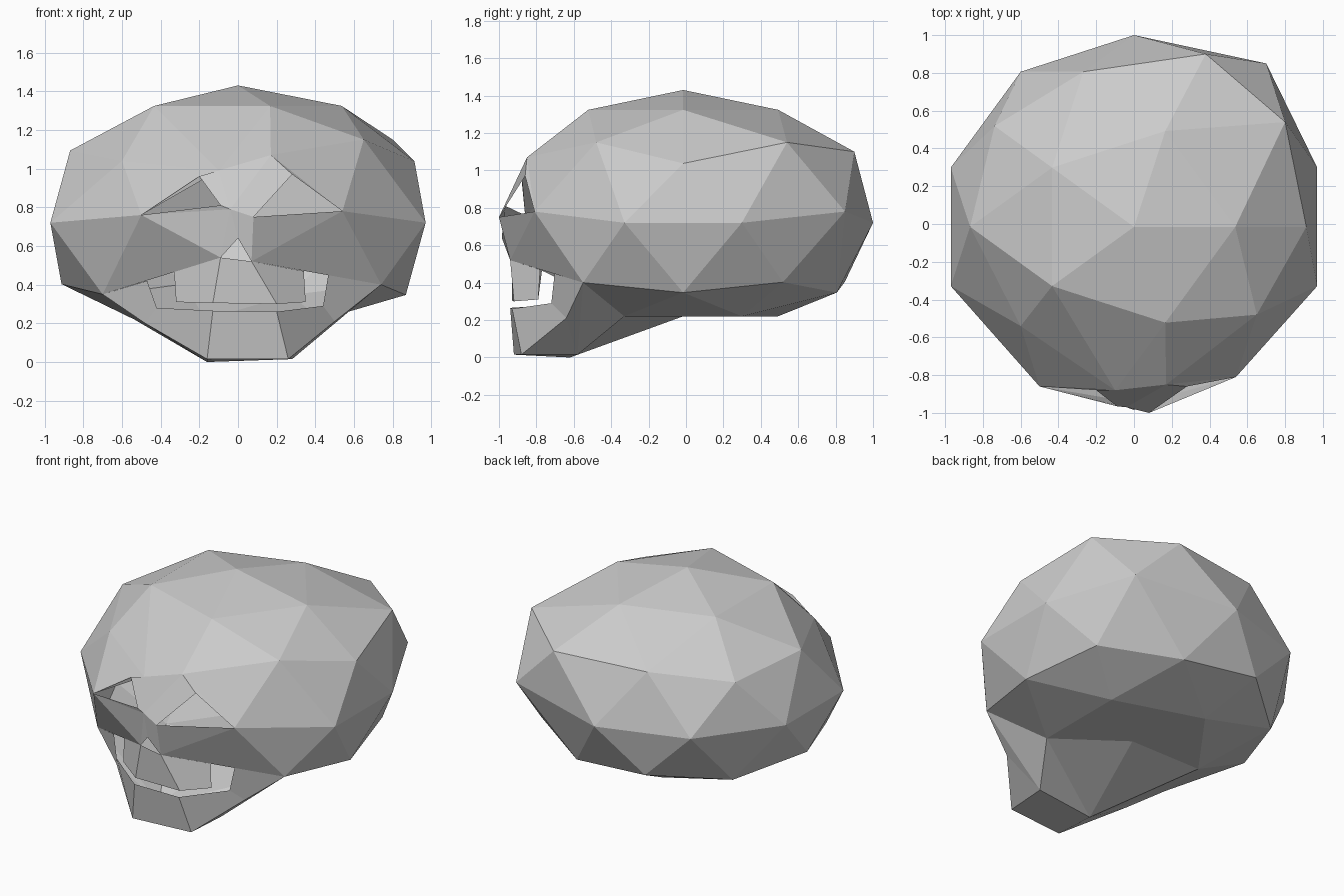
import bpy, bmesh
from mathutils import Vector, Matrix

if "Cube" in bpy.data.objects:
    bpy.data.objects.remove(bpy.data.objects["Cube"])


def finish(name, bm, recalc=True):
    if recalc:
        bmesh.ops.recalc_face_normals(bm, faces=bm.faces[:])
    me = bpy.data.meshes.new(name)
    bm.to_mesh(me)
    bm.free()
    ob = bpy.data.objects.new(name, me)
    bpy.context.collection.objects.link(ob)
    return ob


def panels(name, points, faces):
    bm = bmesh.new()
    v = {k: bm.verts.new(p) for k, p in points.items()}
    for f in faces:
        bm.faces.new([v[k] for k in f.split()])
    return finish(name, bm, False)


# Cranium: stretched low-poly sphere with a flattened base
bm = bmesh.new()
bmesh.ops.create_icosphere(bm, subdivisions=2, radius=1)
bm.transform(Matrix.Translation((0, -.015, .72)) @ Matrix.Diagonal((1.02, 1.015, .71, 1)))


def near(p):
    return min(bm.verts, key=lambda v: (v.co - Vector(p)).length)


# Named landmarks: where they start, where they end up
marks = {
    'brow_r': ((.28, -.88, 1.04), (.17, -.85, 1.07)),
    'brow_l': ((-.27, -.84, 1.09), (-.10, -.88, .99)),
    'temple_r': ((.70, -.53, 1.09), (.65, -.48, 1.15)),
    'temple_l': ((-.74, -.55, 1.04), (-.60, -.54, 1.04)),
    'eye_l': ((-.60, -.84, .72), (-.50, -.86, .76)),
    'eye_r': ((.60, -.84, .72), (.54, -.81, .78)),
    'bridge': ((0, -1.03, .72), (-.04, -.97, .79)),
    'lip_l': ((-.28, -.88, .40), (-.09, -.93, .54)),
    'lip_r': ((.27, -.84, .35), (.07, -.94, .52)),
    'chin': ((-.17, -.53, .12), (-.16, -.62, 0)),
    'back_a': ((.28, .85, 1.04), (.38, .90, 1.10)),
    'back_b': ((.60, .81, .72), (.70, .85, .78)),
    'back_c': ((.70, .49, 1.09), (.80, .54, 1.15)),
    'base_r': ((.43, -.33, .12), (.434, -.33, .22)),
    'hinge_r': ((.74, -.55, .40), (.74, -.55, .40)),
    'hinge_l': ((-.70, -.53, .35), (-.70, -.53, .35)),
}
V = {k: near(a) for k, (a, b) in marks.items()}
for v in bm.verts:
    v.co.z = max(v.co.z, .22)
for k, (a, b) in marks.items():
    V[k].co = b

# Open the eyes, nose and mouth
for tri in ('brow_l bridge eye_l', 'brow_r bridge eye_r', 'bridge lip_l lip_r',
            'bridge eye_r lip_r', 'lip_l lip_r chin', 'lip_l chin hinge_l',
            'lip_r chin base_r', 'lip_r base_r hinge_r'):
    names = {V[k] for k in tri.split()}
    for f in [f for f in bm.faces if set(f.verts) == names]:
        bm.faces.remove(f)

# Socket rims, nose edges and the underside running into the jaw
for k, p in {'rim_r': (.28, -.86, .97), 'nose': (.08, -1, .75), 'tip': (0, -.985, .64),
             'rim_l': (-.20, -.88, .96), 'rim_m': (-.09, -.965, .81),
             'heel': (.28, -.58, .015)}.items():
    V[k] = bm.verts.new(p)
for f in ('brow_r rim_r eye_r', 'brow_r bridge nose rim_r', 'nose eye_r lip_r',
          'bridge tip lip_r nose', 'bridge lip_l tip', 'brow_l eye_l rim_l',
          'brow_l rim_l rim_m bridge', 'rim_m eye_l bridge',
          'chin heel base_r', 'heel hinge_r base_r'):
    bm.faces.new([V[k] for k in f.split()])
finish('cranium', bm)

# Upper teeth band
panels('upper_teeth', {
    'a': (-.33, -.77, .466), 'b': (-.09, -.93, .54), 'c': (.07, -.94, .52), 'd': (.34, -.78, .47),
    'e': (-.32, -.79, .31), 'f': (-.13, -.93, .305), 'g': (.20, -.92, .30), 'h': (.35, -.79, .31),
}, ('a e f b', 'b f g c', 'c g h d'))

# Lower jaw with side branches up to the cheeks
panels('lower_jaw', {
    'gl': (-.70, -.53, .35), 'al': (-.47, -.68, .42), 'bl': (-.42, -.72, .28), 'cl': (-.13, -.94, .265),
    'gr': (.74, -.55, .40), 'ar': (.47, -.70, .47), 'br': (.44, -.72, .29), 'cr': (.20, -.93, .26),
    'hl': (-.48, -.64, .20), 'dl': (-.16, -.92, .015), 'el': (-.16, -.62, 0),
    'hr': (.50, -.64, .21), 'dr': (.26, -.88, .015), 'er': (.28, -.58, .015),
}, ('al gl hl bl', 'bl hl dl cl', 'cl dl dr cr', 'cr dr hr br', 'br hr gr ar',
    'dl el er dr', 'hl el dl', 'hr dr er', 'gl el hl', 'gr hr er'))
